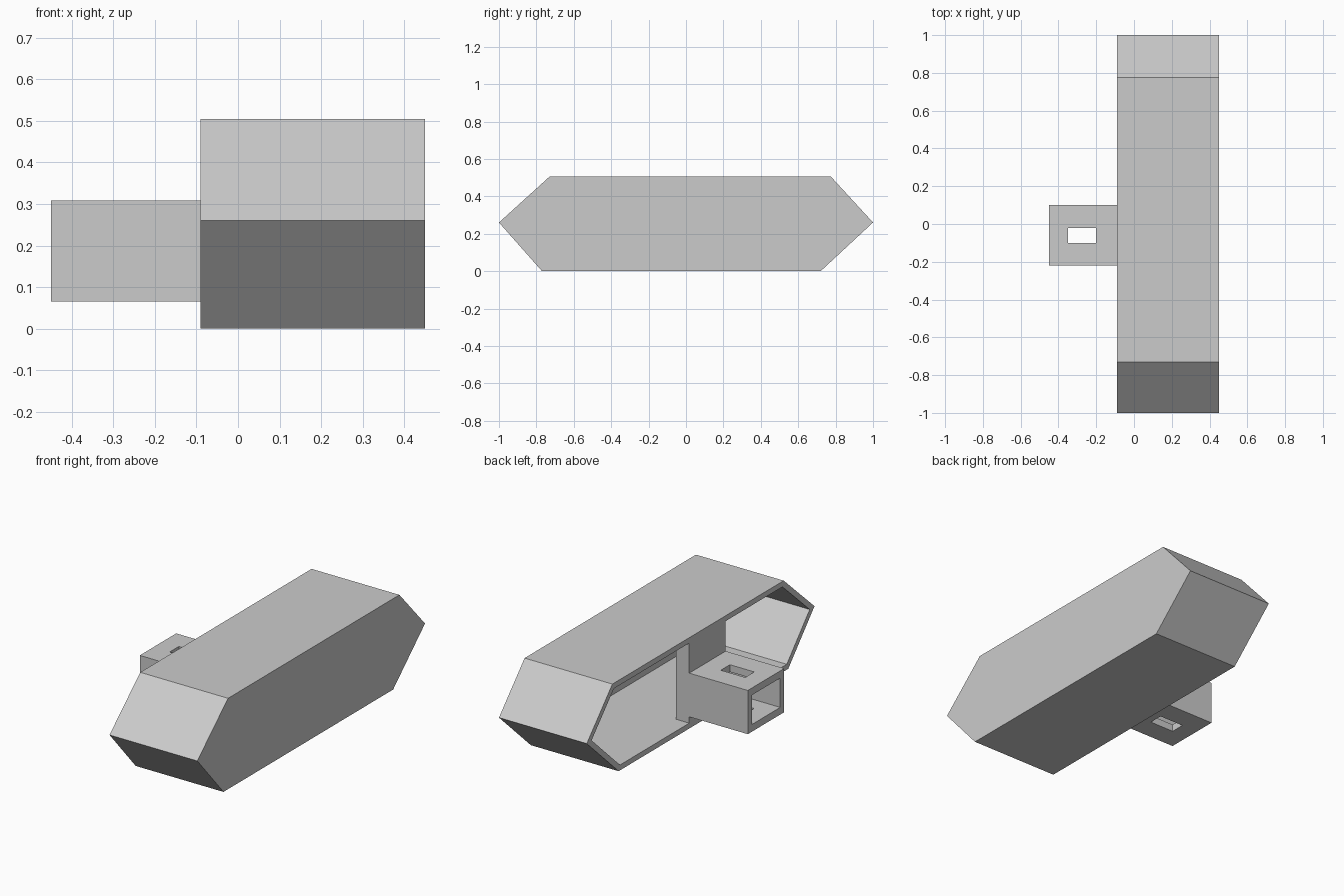
import bpy
import bmesh
from mathutils import Vector

cube = bpy.data.objects.get("Cube")
if cube:
    bpy.data.objects.remove(cube, do_unlink=True)

grey = bpy.data.materials.new("plain_grey")
grey.use_nodes = True
grey.diffuse_color = (0.6, 0.6, 0.6, 1)
grey.node_tree.nodes["Principled BSDF"].inputs["Base Color"].default_value = (0.6, 0.6, 0.6, 1)

WALL = 0.03
OPEN_X, BACK_X = -0.09, 0.45


def finish(name, bm):
    bmesh.ops.recalc_face_normals(bm, faces=bm.faces)
    mesh = bpy.data.meshes.new(name)
    bm.to_mesh(mesh)
    bm.free()
    mesh.materials.append(grey)
    obj = bpy.data.objects.new(name, mesh)
    bpy.context.collection.objects.link(obj)
    return obj


def box(name, low, high):
    bm = bmesh.new()
    bmesh.ops.create_cube(bm, size=1)
    low, high = Vector(low), Vector(high)
    bmesh.ops.scale(bm, vec=high - low, verts=bm.verts)
    bmesh.ops.translate(bm, vec=(low + high) / 2, verts=bm.verts)
    return finish(name, bm)


def carve(target, cutters):
    for cutter in cutters:
        cutter.hide_render = True
        mod = target.modifiers.new("cut", 'BOOLEAN')
        mod.operation = 'DIFFERENCE'
        mod.solver = 'EXACT'
        mod.object = cutter
    graph = bpy.context.evaluated_depsgraph_get()
    mesh = bpy.data.meshes.new_from_object(target.evaluated_get(graph))
    target.modifiers.clear()
    target.data = mesh
    for cutter in cutters:
        bpy.data.objects.remove(cutter, do_unlink=True)


# Hexagonal housing: solid prism, then hollowed from its open side
profile = [(-1, 0.26), (-0.73, 0.505), (0.775, 0.505),
           (1, 0.26), (0.72, 0), (-0.77, 0)]
bm = bmesh.new()
opening = bm.faces.new([bm.verts.new((OPEN_X, y, z)) for y, z in profile])
back = bmesh.ops.extrude_face_region(bm, geom=[opening], use_keep_orig=True)
bmesh.ops.translate(bm, vec=(BACK_X - OPEN_X, 0, 0),
                    verts=[g for g in back["geom"] if isinstance(g, bmesh.types.BMVert)])
bmesh.ops.recalc_face_normals(bm, faces=bm.faces)
opening = min(bm.faces, key=lambda f: f.calc_center_median().x)
bmesh.ops.inset_region(bm, faces=[opening], thickness=WALL, use_even_offset=True)
floor = bmesh.ops.extrude_discrete_faces(bm, faces=[opening])["faces"][0]
bmesh.ops.translate(bm, vec=(BACK_X - OPEN_X - WALL, 0, 0), verts=floor.verts)
finish("housing_shell", bm)

# Upright block that carries the socket inside the housing
box("mounting_block", (-0.01, -0.22, WALL), (OPEN_X, 0.10, 0.475))

# Square socket, hollow from its outer end, with a slot through top and bottom
socket = box("side_socket", (-0.45, -0.22, 0.065), (OPEN_X, 0.10, 0.308))
carve(socket, [
    box("socket_cavity", (-0.5, -0.185, 0.105), (-0.1, 0.065, 0.268)),
    box("socket_slot", (-0.35, -0.10, 0), (-0.2, -0.02, 0.4)),
])
